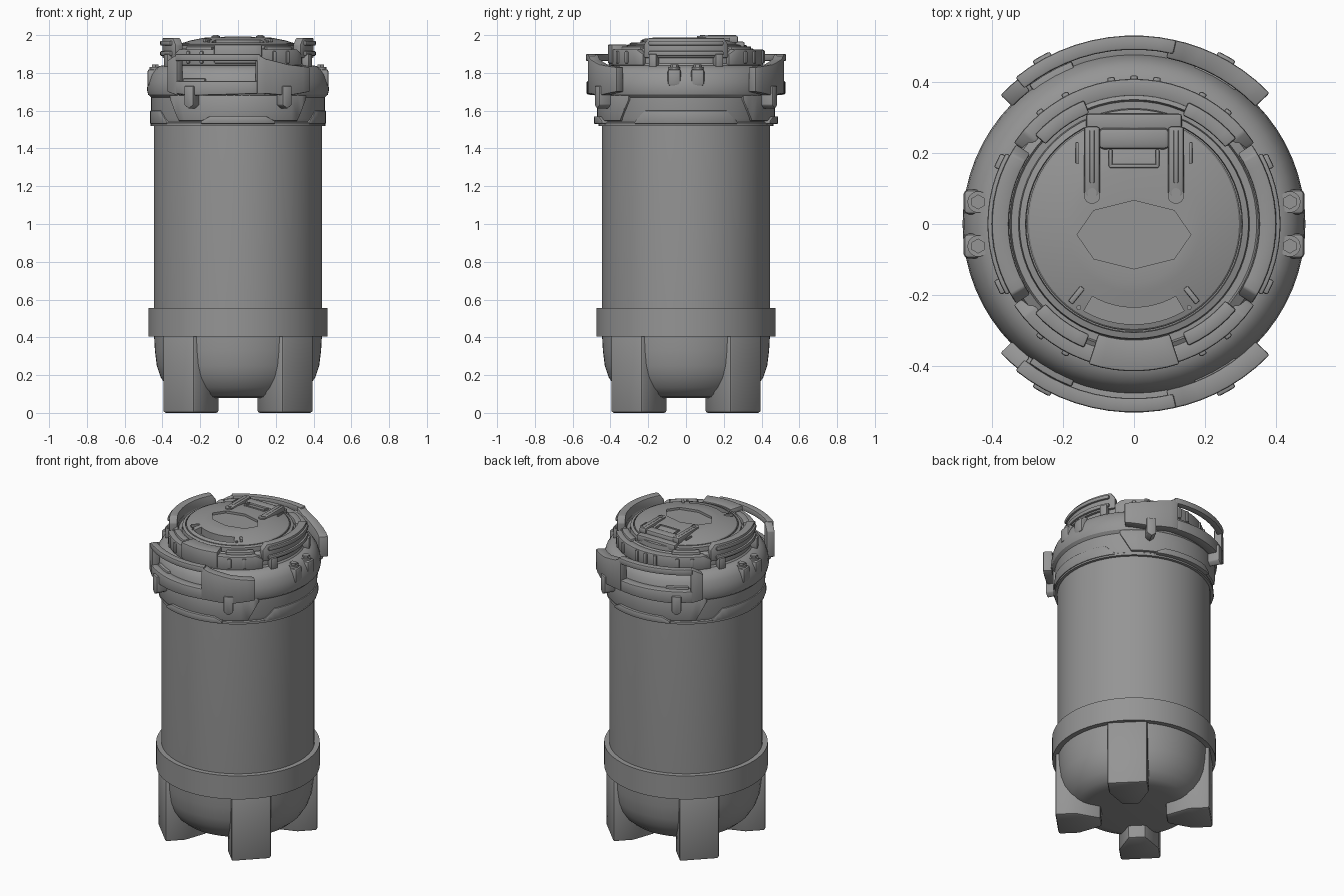
import bpy, bmesh, math
from mathutils import Matrix

cube = bpy.data.objects.get("Cube")
if cube:
    bpy.data.objects.remove(cube, do_unlink=True)

grey = bpy.data.materials.new("neutral_grey")
grey.use_nodes = True
GREY = (0.3, 0.3, 0.3, 1)
grey.diffuse_color = GREY
grey.node_tree.nodes["Principled BSDF"].inputs["Base Color"].default_value = GREY


def finish(name, bm, bevel=0.0, matrix=None):
    """Turn a bmesh into a smooth shaded grey object."""
    bmesh.ops.remove_doubles(bm, verts=bm.verts, dist=1e-5)
    if matrix:
        bm.transform(matrix)
    bmesh.ops.recalc_face_normals(bm, faces=bm.faces)
    mesh = bpy.data.meshes.new(name)
    bm.to_mesh(mesh)
    bm.free()
    ob = bpy.data.objects.new(name, mesh)
    bpy.context.collection.objects.link(ob)
    mesh.materials.append(grey)
    bpy.ops.object.select_all(action='DESELECT')
    ob.select_set(True)
    bpy.context.view_layer.objects.active = ob
    if bevel:
        mod = ob.modifiers.new("soft_edges", 'BEVEL')
        mod.width, mod.segments, mod.limit_method = bevel, 2, 'ANGLE'
        bpy.ops.object.modifier_apply(modifier=mod.name)
    bpy.ops.object.shade_smooth_by_angle(angle=math.radians(32))
    return ob


def lathe(name, profile, sides=64):
    """Spin (radius, height) points around z."""
    bm = bmesh.new()
    vs = [bm.verts.new((r, 0, z)) for r, z in profile]
    es = [bm.edges.new(p) for p in zip(vs, vs[1:])]
    bmesh.ops.spin(bm, geom=vs + es, cent=(0, 0, 0), axis=(0, 0, 1),
                   angle=math.tau, steps=sides, use_duplicate=False)
    return finish(name, bm)


def arc(name, r0, r1, stations, side=1, turn=0, bevel=0.006):
    """Curved plate; stations are (degrees from front, bottom, top)."""
    bm = bmesh.new()
    rings = []
    for i, (a, lo, hi) in enumerate(stations):
        steps = 1
        if i + 1 < len(stations):
            b, lo2, hi2 = stations[i + 1]
            steps = max(1, round((b - a) / 5))
        for k in range(steps):
            t = k / steps
            ang, z0, z1 = a, lo, hi
            if i + 1 < len(stations):
                ang, z0, z1 = a + (b - a) * t, lo + (lo2 - lo) * t, hi + (hi2 - hi) * t
            s, c = math.sin(math.radians(ang + turn)), math.cos(math.radians(ang + turn))
            rings.append([bm.verts.new((r * s, -r * c * side, z))
                          for r, z in ((r0, z0), (r1, z0), (r1, z1), (r0, z1))])
    for p, q in zip(rings, rings[1:]):
        for j in range(4):
            bm.faces.new((p[j], p[j - 1], q[j - 1], q[j]))
    bm.faces.new(rings[0])
    bm.faces.new(rings[-1])
    return finish(name, bm, bevel)


def box(name, size, loc, angle=0, bevel=0.006):
    """Box placed at loc, then swung about z by angle degrees."""
    bm = bmesh.new()
    bmesh.ops.create_cube(bm, size=1)
    m = (Matrix.Rotation(math.radians(angle), 4, 'Z')
         @ Matrix.Translation(loc) @ Matrix.Diagonal((*size, 1)))
    return finish(name, bm, bevel, m)


def disc(name, r, depth, loc, sides=24, scale=(1, 1)):
    bm = bmesh.new()
    bmesh.ops.create_cone(bm, cap_ends=True, segments=sides, radius1=r, radius2=r, depth=depth)
    return finish(name, bm, 0, Matrix.Translation(loc) @ Matrix.Diagonal((*scale, 1, 1)))


def cut(target, cutter):
    mod = target.modifiers.new("cut", 'BOOLEAN')
    mod.operation, mod.object, mod.solver = 'DIFFERENCE', cutter, 'EXACT'
    bpy.context.view_layer.objects.active = target
    bpy.ops.object.modifier_apply(modifier=mod.name)
    bpy.data.objects.remove(cutter, do_unlink=True)


# Tank with rounded bottom, and the band that holds the legs
lathe("tank", [(0, 0.08), (0.26, 0.08), (0.3, 0.085), (0.336, 0.1), (0.375, 0.135),
               (0.41, 0.19), (0.43, 0.25), (0.44, 0.33), (0.445, 0.42),
               (0.445, 1.54), (0, 1.54)])
lathe("base_band", [(0.43, 0.405), (0.475, 0.405), (0.475, 0.555), (0.44, 0.555), (0.43, 0.405)])

# Four diagonal legs, narrowing towards the middle
for i in range(4):
    bm = bmesh.new()
    plan = [(0.45, -0.117), (0.45, 0.117), (0.33, 0.117), (0.19, 0.05), (0.19, -0.05), (0.33, -0.117)]
    face = bm.faces.new([bm.verts.new((x, y, 0)) for x, y in plan])
    top = bmesh.ops.extrude_face_region(bm, geom=[face])["geom"]
    bmesh.ops.translate(bm, vec=(0, 0, 0.42), verts=[v for v in top if isinstance(v, bmesh.types.BMVert)])
    finish("leg", bm, 0.014, Matrix.Rotation(math.radians(45 + 90 * i), 4, 'Z'))

# Collar and shoulder
lathe("collar", [(0.44, 1.52), (0.462, 1.52), (0.462, 1.535), (0.455, 1.54), (0.46, 1.56),
                 (0.46, 1.67), (0.476, 1.685), (0.482, 1.71), (0.478, 1.75), (0.465, 1.79),
                 (0.445, 1.82), (0.42, 1.835), (0.4, 1.84), (0.3, 1.84)])
for s in (1, -1):
    arc("collar_cheek", 0.43, 0.472, [(-50, 1.66, 1.69), (-42, 1.545, 1.69),
                                      (42, 1.545, 1.69), (50, 1.66, 1.69)], s)
    arc("rim_bumper", 0.43, 0.488, [(-24, 1.53, 1.545), (-18, 1.53, 1.57),
                                    (18, 1.53, 1.57), (24, 1.53, 1.545)], s)
    arc("side_skirt", 0.43, 0.467, [(-36, 1.53, 1.54), (-28, 1.53, 1.6),
                                    (28, 1.53, 1.6), (36, 1.53, 1.54)], 1, 90 * s)

# Carry handles, open on one half and solid on the other
for s in (1, -1):
    arc("handle_end", 0.475, 0.522, [(-46, 1.7, 1.865), (-38, 1.68, 1.9)], s)
    arc("handle_grip", 0.49, 0.53, [(-39, 1.863, 1.9), (13, 1.863, 1.9)], s)
    arc("handle_sill", 0.47, 0.526, [(-39, 1.69, 1.757), (-28, 1.68, 1.757), (13, 1.69, 1.757)], s)
    arc("handle_plate", 0.475, 0.53, [(11, 1.69, 1.9), (16, 1.69, 1.875),
                                      (30, 1.68, 1.845), (46, 1.7, 1.83)], s)
    for a in (-29, 29):
        arc("handle_peg", 0.45, 0.54, [(a - 3, 1.63, 1.73), (a, 1.61, 1.73), (a + 3, 1.63, 1.73)], s)
        arc("handle_bracket", 0.41, 0.49, [(a - 8, 1.7, 1.77), (a + 8, 1.7, 1.77)], s)

# Shoulder lugs with hexagon nuts
for sx in (1, -1):
    for y in (0.062, -0.062):
        box("nut_lug", (0.075, 0.07, 0.09), (sx * 0.442, y, 1.775), bevel=0.014)
        disc("nut_seat", 0.03, 0.016, (sx * 0.438, y, 1.824))
        disc("nut", 0.021, 0.03, (sx * 0.438, y, 1.83), 6)

# Neck ring with clamps and teeth
lathe("neck_ring", [(0.4, 1.83), (0.385, 1.85), (0.385, 1.89), (0.375, 1.915), (0.35, 1.93),
                    (0.345, 1.915), (0.325, 1.915), (0.322, 1.945), (0.305, 1.95), (0.303, 1.92), (0.28, 1.92)])
for s in (1, -1):
    arc("side_clamp", 0.352, 0.4, [(-34, 1.88, 1.95), (-30, 1.88, 1.985),
                                   (30, 1.88, 1.985), (34, 1.88, 1.95)], 1, 90 * s)
    arc("clamp_rail", 0.38, 0.412, [(-29, 1.89, 1.915), (29, 1.89, 1.915)], 1, 90 * s)
    arc("clamp_lip", 0.38, 0.412, [(-29, 1.945, 1.97), (29, 1.945, 1.97)], 1, 90 * s)
    arc("neck_guard", 0.36, 0.408, [(-56, 1.84, 1.9), (-50, 1.84, 1.925),
                                    (50, 1.84, 1.925), (56, 1.84, 1.9)], s)
    for a in (-40, -28, 28, 40):
        arc("neck_tooth", 0.39, 0.418, [(a - 1.5, 1.85, 1.915), (a + 1.5, 1.85, 1.915)], s)
    for a in (65, 115):
        arc("clip", 0.37, 0.425, [(a - 3, 1.83, 1.9), (a + 3, 1.83, 1.9)], s, 0 if s > 0 else 180)
    arc("neck_step", 0.335, 0.375, [(-48, 1.9, 1.94), (-22, 1.9, 1.94)], s)
    arc("neck_step", 0.335, 0.375, [(24, 1.9, 1.94), (50, 1.9, 1.94)], s)
arc("front_latch", 0.325, 0.414, [(-18, 1.85, 1.95), (18, 1.85, 1.95)])
for a in (-9, 0, 9):
    arc("back_tooth", 0.39, 0.418, [(a - 1.5, 1.85, 1.92), (a + 1.5, 1.85, 1.92)], -1)

# Domed lid with a sunken panel and a finger notch
lid = lathe("lid", [(0, 1.9), (0.3, 1.9), (0.3, 1.952), (0.295, 1.958), (0.25, 1.972),
                    (0.19, 1.984), (0.165, 1.988), (0, 1.988)])
cut(lid, disc("panel_cutter", 0.16, 0.05, (0, -0.03, 1.999), 8, (1, 0.6)))
cut(lid, arc("notch_cutter", 0.235, 0.282, [(-30, 1.93, 2.05), (30, 1.93, 2.05)], bevel=0))
bpy.context.view_layer.objects.active = lid
lid.select_set(True)
bpy.ops.object.shade_smooth_by_angle(angle=math.radians(32))

# Hinge: two arms, a cross bar, and a wire loop
for sx in (1, -1):
    box("hinge_arm", (0.046, 0.2, 0.04), (sx * 0.118, 0.175, 1.978), bevel=0.01)
    box("hinge_rib", (0.014, 0.15, 0.01), (sx * 0.118, 0.19, 1.995), bevel=0.003)
    disc("hinge_foot", 0.023, 0.038, (sx * 0.118, 0.08, 1.977))
    disc("hinge_screw", 0.013, 0.006, (sx * 0.118, 0.088, 1.997))
    box("hinge_loop_side", (0.01, 0.05, 0.014), (sx * 0.066, 0.185, 1.986), bevel=0.003)
    box("lid_slot_bar", (0.008, 0.06, 0.012), (sx * 0.16, 0.2, 1.978), bevel=0.002)
    box("lid_tab", (0.016, 0.055, 0.018), (0, -0.257, 1.972), sx * 39, bevel=0.004)
    disc("lid_rivet", 0.007, 0.012, (sx * 0.155, -0.235, 1.966), 10)
box("hinge_bar", (0.2, 0.06, 0.05), (0, 0.24, 1.966), bevel=0.014)
box("hinge_mount", (0.27, 0.05, 0.04), (0, 0.285, 1.945), bevel=0.008)
box("hinge_loop", (0.14, 0.01, 0.014), (0, 0.163, 1.986), bevel=0.003)
